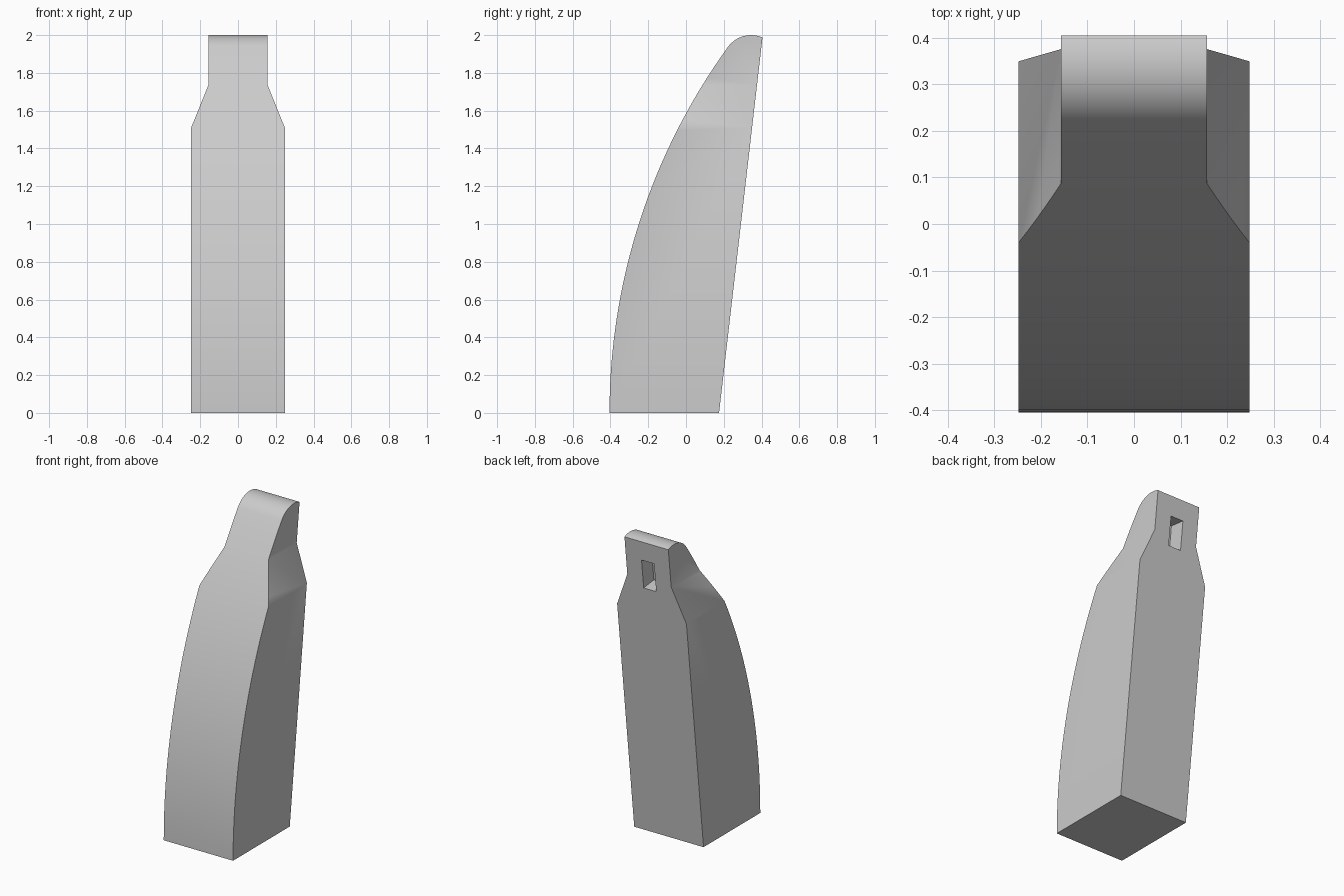
import bpy
import bmesh
from math import sin, cos, asin, atan2, pi
from mathutils import Matrix

default = bpy.data.objects.get("Cube")
if default:
    bpy.data.objects.remove(default, do_unlink=True)

# Main dimensions
HALF_BODY, HALF_NECK = 0.248, 0.157
SHOULDER_LOW, SHOULDER_HIGH = 1.51, 1.735
BACK_LOW, BACK_HIGH = (0.175, 0.0), (0.405, 1.988)
FRONT_RADIUS, FRONT_CENTRE_Y = 3.306, 2.901
TIP_RADIUS, TIP_Y, TIP_Z = 0.152, 0.345, 1.848

grey = bpy.data.materials.new("light_grey")
grey.use_nodes = True
colour = (0.6, 0.6, 0.6, 1.0)
grey.diffuse_color = colour
grey.node_tree.nodes["Principled BSDF"].inputs["Base Color"].default_value = colour


def arc(cy, cz, radius, start, end, steps):
    """Points (y, z) on an arc, angles measured up from the -y direction."""
    angles = [start + (end - start) * i / steps for i in range(steps + 1)]
    return [(cy - radius * cos(a), cz + radius * sin(a)) for a in angles]


def make_object(name, bm):
    bmesh.ops.recalc_face_normals(bm, faces=bm.faces)
    mesh = bpy.data.meshes.new(name)
    bm.to_mesh(mesh)
    bm.free()
    mesh.materials.append(grey)
    obj = bpy.data.objects.new(name, mesh)
    bpy.context.collection.objects.link(obj)
    return obj


def half_width(z):
    t = (z - SHOULDER_LOW) / (SHOULDER_HIGH - SHOULDER_LOW)
    return HALF_BODY + (HALF_NECK - HALF_BODY) * min(max(t, 0), 1)


# Side profile: long front curve, rounded tip, straight leaning back
meet = atan2(TIP_Z, FRONT_CENTRE_Y - TIP_Y)
tip_end = pi / 2 + asin((BACK_HIGH[0] - TIP_Y) / TIP_RADIUS)
profile = arc(FRONT_CENTRE_Y, 0, FRONT_RADIUS, 0, meet, 32)
profile += arc(TIP_Y, TIP_Z, TIP_RADIUS, meet, tip_end, 14)[1:]
profile.append(BACK_LOW)

# Body: extrude the profile, then narrow it above the shoulders
bm = bmesh.new()
side = bm.faces.new([bm.verts.new((-1, y, z)) for y, z in profile])
extruded = bmesh.ops.extrude_face_region(bm, geom=[side])["geom"]
bmesh.ops.translate(bm, vec=(2, 0, 0),
                    verts=[v for v in extruded if isinstance(v, bmesh.types.BMVert)])
for z in (SHOULDER_LOW, SHOULDER_HIGH):
    bmesh.ops.bisect_plane(bm, geom=bm.verts[:] + bm.edges[:] + bm.faces[:],
                           plane_co=(0, 0, z), plane_no=(0, 0, 1))
for v in bm.verts:
    v.co.x *= half_width(v.co.z)
body = make_object("body", bm)

# Slot: blind rectangular pocket square to the back face
lean = atan2(BACK_HIGH[0] - BACK_LOW[0], BACK_HIGH[1])
slot_z = 1.767
slot_y = BACK_LOW[0] + slot_z * (BACK_HIGH[0] - BACK_LOW[0]) / BACK_HIGH[1]
bm = bmesh.new()
bmesh.ops.create_cube(bm, size=1, matrix=(
    Matrix.Translation((0, slot_y, slot_z)) @ Matrix.Rotation(-lean, 4, "X")
    @ Matrix.Diagonal((0.09, 0.21, 0.19, 1))))
cutter = make_object("slot_cutter", bm)

cut = body.modifiers.new("slot", "BOOLEAN")
cut.operation = "DIFFERENCE"
cut.solver = "EXACT"
cut.object = cutter
bpy.ops.object.select_all(action="DESELECT")
bpy.context.view_layer.objects.active = body
body.select_set(True)
bpy.ops.object.modifier_apply(modifier=cut.name)
bpy.data.objects.remove(cutter, do_unlink=True)

bpy.ops.object.shade_smooth_by_angle(angle=pi / 6)
